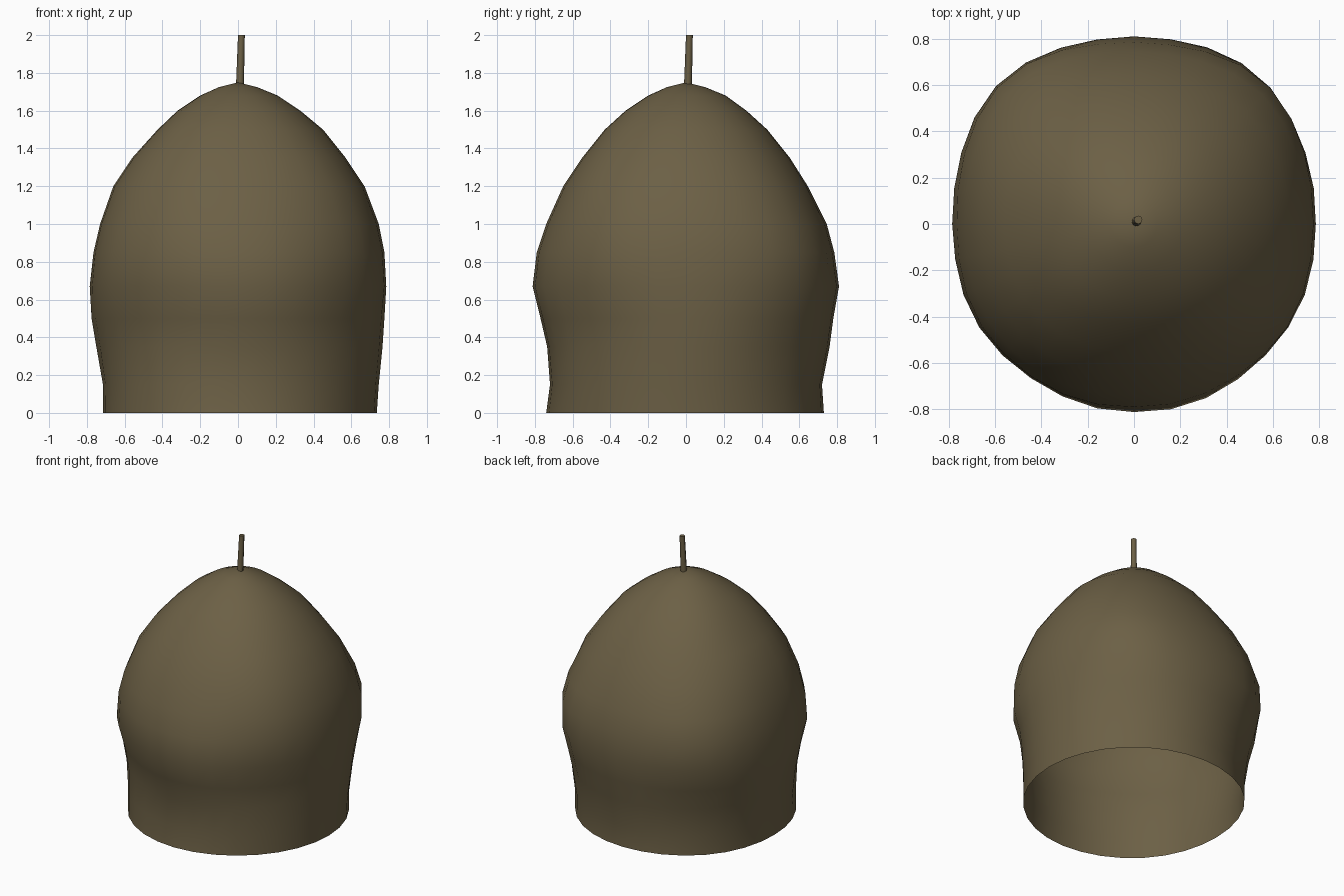
import bpy, bmesh, math
from mathutils import Vector

if "Cube" in bpy.data.objects:
    bpy.data.objects.remove(bpy.data.objects["Cube"])

# One flat olive-brown colour
mat = bpy.data.materials.new("olive brown")
mat.diffuse_color = (0.150, 0.117, 0.060, 1)
mat.use_nodes = True
mat.node_tree.nodes["Principled BSDF"].inputs["Base Color"].default_value = mat.diffuse_color

# Hood profile: height, then radius every 45 degrees starting at +x
ROWS = [
    (0.00, .735, .735, .73, .735, .715, .735, .740, .735),
    (0.15, .745, .735, .72, .735, .715, .730, .720, .735),
    (0.35, .765, .765, .76, .760, .750, .730, .735, .745),
    (0.50, .775, .795, .78, .800, .775, .755, .770, .765),
    (0.67, .785, .830, .81, .835, .785, .805, .812, .810),
    (0.85, .775, .825, .785, .830, .765, .800, .790, .800),
    (1.00, .745, .780, .745, .785, .730, .765, .740, .765),
    (1.20, .670, .680, .645, .685, .660, .680, .650, .680),
    (1.35, .570, .575, .550, .575, .560, .575, .550, .575),
    (1.50, .450, .450, .430, .450, .425, .450, .430, .450),
    (1.60, .330, .330, .320, .330, .320, .330, .320, .330),
    (1.68, .210, .210, .210, .205, .200, .200, .200, .205),
    (1.725, .10, .10, .10, .10, .10, .10, .10, .10),
]
SEGS = 32


def ring_radius(radii, i):
    """Smooth closed interpolation between the eight directions."""
    t = i * 8 / SEGS
    k, f = int(t), t - int(t)
    a, b, c, d = (radii[(k + j) % 8] for j in (-1, 0, 1, 2))
    return b + .5 * f * (c - a + f * (2*a - 5*b + 4*c - d + f * (3*(b - c) + d - a)))


def finish(bm, name):
    mesh = bpy.data.meshes.new(name)
    bmesh.ops.recalc_face_normals(bm, faces=bm.faces)
    bm.to_mesh(mesh)
    bm.free()
    mesh.materials.append(mat)
    ob = bpy.data.objects.new(name, mesh)
    bpy.context.collection.objects.link(ob)
    return ob


# Hood: open-bottomed lumpy shell
bm = bmesh.new()
rings = []
for z, *radii in ROWS:
    ring = []
    for i in range(SEGS):
        a = 2 * math.pi * i / SEGS
        r = ring_radius(radii, i)
        # gentle lumps fading out at the rim and crown
        fade = math.sin(math.pi * min(z / 1.5, 1))
        r += .008 * fade * math.sin(5 * a + 4 * z) * abs(math.sin(2 * a))
        ring.append(bm.verts.new((r * math.cos(a), r * math.sin(a), z)))
    rings.append(ring)
for lo, hi in zip(rings, rings[1:]):
    for i in range(SEGS):
        j = (i + 1) % SEGS
        bm.faces.new((lo[i], lo[j], hi[j], hi[i]))
tip = bm.verts.new((0, 0, 1.75))
for i in range(SEGS):
    bm.faces.new((rings[-1][i], rings[-1][(i + 1) % SEGS], tip))
for f in bm.faces:
    f.smooth = True
finish(bm, "hood")

# Stalk: thin, slightly leaning rod on the crown
bm = bmesh.new()
bottom, top = Vector((.01, .01, 1.72)), Vector((.018, .018, 2.0))
ends = []
for c, r in ((bottom, .021), (top, .018)):
    ends.append([bm.verts.new(c + Vector((r * math.cos(k * math.pi / 4),
                                          r * math.sin(k * math.pi / 4), 0)))
                 for k in range(8)])
for k in range(8):
    j = (k + 1) % 8
    f = bm.faces.new((ends[0][k], ends[0][j], ends[1][j], ends[1][k]))
    f.smooth = True
bm.faces.new(ends[0][::-1])
bm.faces.new(ends[1])
finish(bm, "stalk")
